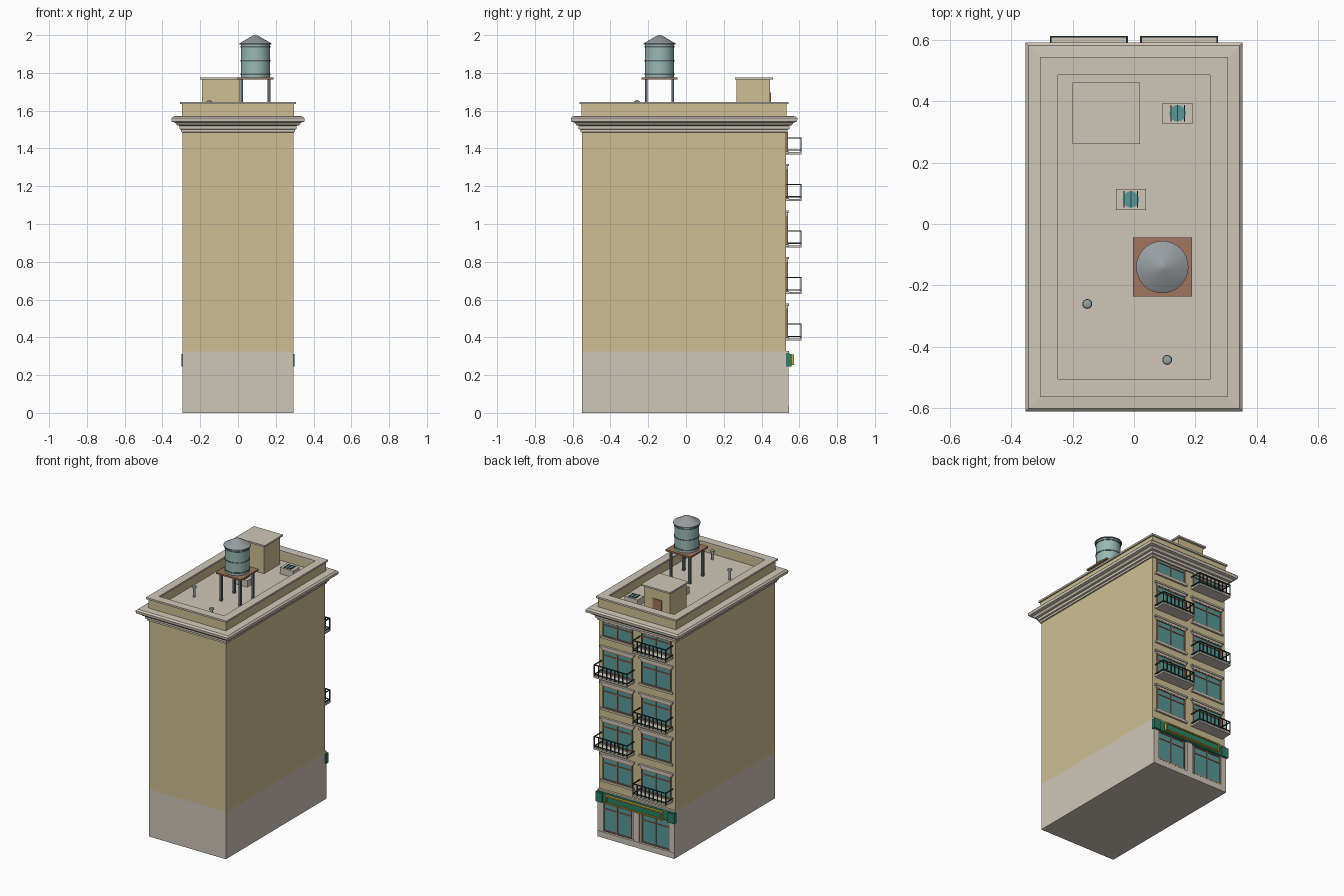
import bpy, bmesh, math
from mathutils import Matrix, Vector

cube = bpy.data.objects.get("Cube")
if cube:
    bpy.data.objects.remove(cube, do_unlink=True)


def material(name, *rgb):
    lin = [((c / 255 + 0.055) / 1.055) ** 2.4 for c in rgb] + [1]
    m = bpy.data.materials.new(name)
    m.use_nodes = True
    m.diffuse_color = lin
    m.node_tree.nodes["Principled BSDF"].inputs["Base Color"].default_value = lin
    return m


WALL = material("tan wall", 207, 191, 146)
STONE = material("pale stone", 207, 199, 184)
BROWN = material("brown wood", 160, 118, 94)
TANK = material("pale teal", 153, 186, 180)
METAL = material("grey metal", 152, 158, 162)
IRON = material("dark iron", 44, 66, 62)
GLASS = material("teal glass", 88, 152, 152)
GREEN = material("sign green", 44, 128, 100)
GOLD = material("gold trim", 205, 172, 55)
STEEL = material("leg steel", 92, 104, 112)

CY = -0.01                 # centre of the tower in y
HX, HY = 0.293, 0.54       # half size of the tower
BACK = CY + HY             # plane of the street wall
ROOF = 1.55


def finish(name, bm, *mats, smooth=False):
    bmesh.ops.recalc_face_normals(bm, faces=bm.faces)
    me = bpy.data.meshes.new(name)
    bm.to_mesh(me)
    bm.free()
    for m in mats:
        me.materials.append(m)
    ob = bpy.data.objects.new(name, me)
    bpy.context.collection.objects.link(ob)
    if smooth:
        bpy.ops.object.select_all(action="DESELECT")
        ob.select_set(True)
        bpy.context.view_layer.objects.active = ob
        bpy.ops.object.shade_smooth_by_angle()
    return ob


def boxes(name, mat, items):
    """One object from boxes given as (x0, x1, y0, y1, z0, z1)."""
    bm = bmesh.new()
    for x0, x1, y0, y1, z0, z1 in items:
        mid = Vector((x0 + x1, y0 + y1, z0 + z1)) / 2
        size = Matrix.Diagonal((x1 - x0, y1 - y0, z1 - z0, 1))
        bmesh.ops.create_cube(bm, size=1, matrix=Matrix.Translation(mid) @ size)
    return finish(name, bm, mat)


def loft(name, rings, mats, bands, cap_bottom=True):
    """Stack rectangular rings (offset from the wall, z), one material per band."""
    bm = bmesh.new()
    loops = [[bm.verts.new((sx * (HX + o), CY + sy * (HY + o), z))
              for sx, sy in ((-1, -1), (1, -1), (1, 1), (-1, 1))] for o, z in rings]
    for a, b, band in zip(loops, loops[1:], bands):
        for i in range(4):
            j = (i + 1) % 4
            bm.faces.new((a[i], a[j], b[j], b[i])).material_index = band
    bm.faces.new(loops[-1]).material_index = bands[-1]
    if cap_bottom:
        bm.faces.new(loops[0]).material_index = bands[0]
    return finish(name, bm, *mats)


def turned(name, mat, x, y, profile, sides=32):
    """Surface of revolution from (radius, z) points."""
    bm = bmesh.new()
    vs = [bm.verts.new((x + r, y, z)) for r, z in profile]
    edges = [bm.edges.new(p) for p in zip(vs, vs[1:])]
    bmesh.ops.spin(bm, geom=vs + edges, cent=(x, y, 0), axis=(0, 0, 1),
                   angle=math.tau, steps=sides)
    bmesh.ops.remove_doubles(bm, verts=bm.verts, dist=0.0001)
    return finish(name, bm, mat, smooth=True)


# Tower, cornice, parapet with coping and sunken roof
loft("tower", [(0, 0), (0, 0.325), (0, 1.5)], (STONE, WALL), (0, 1))
cornice = [(0, 1.485), (0.008, 1.487), (0.008, 1.5), (0.018, 1.503), (0.018, 1.52),
           (0.03, 1.523), (0.04, 1.537), (0.058, 1.542), (0.06, 1.56), (0.05, 1.57),
           (0.0, 1.573)]
loft("cornice", cornice, (STONE,), [0] * 10)
parapet = [(0.003, ROOF), (0.003, 1.635), (0.013, 1.635), (0.013, 1.647),
           (-0.045, 1.647), (-0.045, 1.635), (-0.04, 1.635), (-0.04, 1.576)]
loft("parapet", parapet, (WALL, STONE), (0, 1, 1, 1, 1, 1, 0, 1), cap_bottom=False)
roof = 1.576

# Upper windows, sills, lintels and balconies on the street wall
glass, frames, trim, slabs, rails = [], [], [], [], []


def window(x0, x1, z0, z1, transom):
    """Glass plate with a border, centre mullion and transom."""
    t, out, mid = 0.007, BACK + 0.009, (x0 + x1) / 2
    glass.append((x0, x1, BACK - 0.01, BACK + 0.004, z0, z1))
    for x in (x0, mid - t / 2, x1 - t):
        frames.append((x, x + t, BACK, out, z0, z1))
    for z in (z0, z1 - t, z0 + (z1 - z0) * transom):
        frames.append((x0, x1, BACK, out, z, z + t))


def balcony(x, z):
    half, front, t = 0.127, BACK + 0.082, 0.006
    slabs.append((x - half, x + half, BACK, front, z - 0.008, z + 0.004))
    for h in (0.012, 0.077):
        rails.append((x - half, x + half, front - t, front, z + h, z + h + t))
        for e in (x - half, x + half - t):
            rails.append((e, e + t, BACK, front, z + h, z + h + t))
    count = 9
    for i in range(count):
        p = x - half + (2 * half - t) * i / (count - 1)
        rails.append((p, p + t, front - t, front, z, z + 0.08))


for floor in range(5):
    z = 0.39 + floor * 0.2465
    for s in (-1, 1):
        x = s * 0.147
        window(x - 0.113, x + 0.113, z + 0.008, min(z + 0.163, 1.487), 0.72)
        trim.append((x - 0.127, x + 0.127, BACK, BACK + 0.014, z - 0.006, z + 0.008))
        if floor < 4:
            trim.append((x - 0.12, x + 0.12, BACK, BACK + 0.01, z + 0.163, z + 0.177))
            trim.append((x - 0.13, x + 0.13, BACK, BACK + 0.015, z + 0.177, z + 0.188))
        if (floor % 2 == 0) == (s < 0):
            balcony(x, z)

# Shopfront: windows, pilasters and plinth
for s in (-1, 1):
    window(s * 0.147 - 0.108, s * 0.147 + 0.108, 0.045, 0.245, 0.75)
piers = [(x - 0.02, x + 0.02, BACK, BACK + 0.012, 0, 0.25) for x in (-0.273, 0, 0.273)]
piers.append((-HX, HX, BACK, BACK + 0.015, 0, 0.04))
boxes("window_glass", GLASS, glass)
boxes("window_frames", BROWN, frames)
boxes("sills_and_lintels", STONE, trim)
boxes("shopfront_piers", STONE, piers)
boxes("balcony_slabs", STONE, slabs)
boxes("balcony_rails", IRON, rails)

# Sign band with end blocks and a gold-framed panel
sign = [(-HX, HX, BACK, BACK + 0.018, 0.25, 0.318)]
for s in (-1, 1):
    sign.append((s * 0.275 - 0.025, s * 0.275 + 0.025, BACK, BACK + 0.028, 0.245, 0.312))
sign.append((-0.21, 0.21, BACK, BACK + 0.034, 0.26, 0.305))
boxes("sign_band", GREEN, sign)
boxes("sign_ledge", STONE, [(-HX, HX, BACK, BACK + 0.015, 0.318, 0.328)])
y0, y1, t = BACK + 0.025, BACK + 0.042, 0.008
gold = [(-0.215, 0.215, y0, y1, z, z + t) for z in (0.254, 0.302)]
gold += [(x, x + t, y0, y1, 0.254, 0.31) for x in (-0.215, 0.207)]
boxes("sign_frame", GOLD, gold)

# Stair house with door
boxes("stair_house", WALL, [(-0.19, 0.01, 0.268, 0.445, ROOF, 1.766)])
boxes("stair_house_roof", STONE, [(-0.2, 0.02, 0.26, 0.46, 1.764, 1.775)])
boxes("stair_house_door", BROWN, [(-0.13, -0.06, 0.44, 0.45, ROOF, 1.695)])

# Water tank on its stand
TX, TY = 0.092, -0.14
legs = []
for sx in (-1, 1):
    for sy in (-1, 1):
        x, y = TX + sx * 0.072, TY + sy * 0.07
        legs.append((x - 0.007, x + 0.007, y - 0.007, y + 0.007, ROOF, 1.77))
boxes("tank_legs", STEEL, legs)
boxes("tank_platform", BROWN, [(TX - 0.096, TX + 0.096, TY - 0.096, TY + 0.096, 1.765, 1.776)])
turned("water_tank", TANK, TX, TY, [(0, 1.775), (0.077, 1.775), (0.077, 1.955), (0, 1.955)])
for z in (1.79, 1.86, 1.935):
    turned("tank_hoop", STEEL, TX, TY,
           [(0.076, z), (0.08, z), (0.08, z + 0.007), (0.076, z + 0.007)])
turned("tank_roof", METAL, TX, TY, [(0, 1.95), (0.085, 1.95), (0.085, 1.956), (0.012, 1.998), (0, 2.0)])

# Cooling units with fans
for x, y in ((0.142, 0.36), (-0.01, 0.08)):
    top = roof + 0.045
    boxes("cooling_unit", STONE, [(x - 0.049, x + 0.049, y - 0.034, y + 0.034, ROOF, top)])
    turned("cooling_fan", GLASS, x, y, [(0, top + 0.004), (0.027, top + 0.004), (0.027, top)], 16)
    boxes("fan_guard", IRON, [(x + d - 0.0015, x + d + 0.0015, y - 0.027, y + 0.027, top, top + 0.007)
                              for d in (-0.022, 0, 0.022)])

# Vent pipes with caps
for x, y, z in ((-0.152, -0.26, 1.656), (0.108, -0.442, 1.644)):
    turned("vent_pipe", METAL, x, y, [(0.008, ROOF), (0.008, z - 0.015), (0.016, z - 0.015),
                                      (0.014, z - 0.005), (0, z)], 16)
